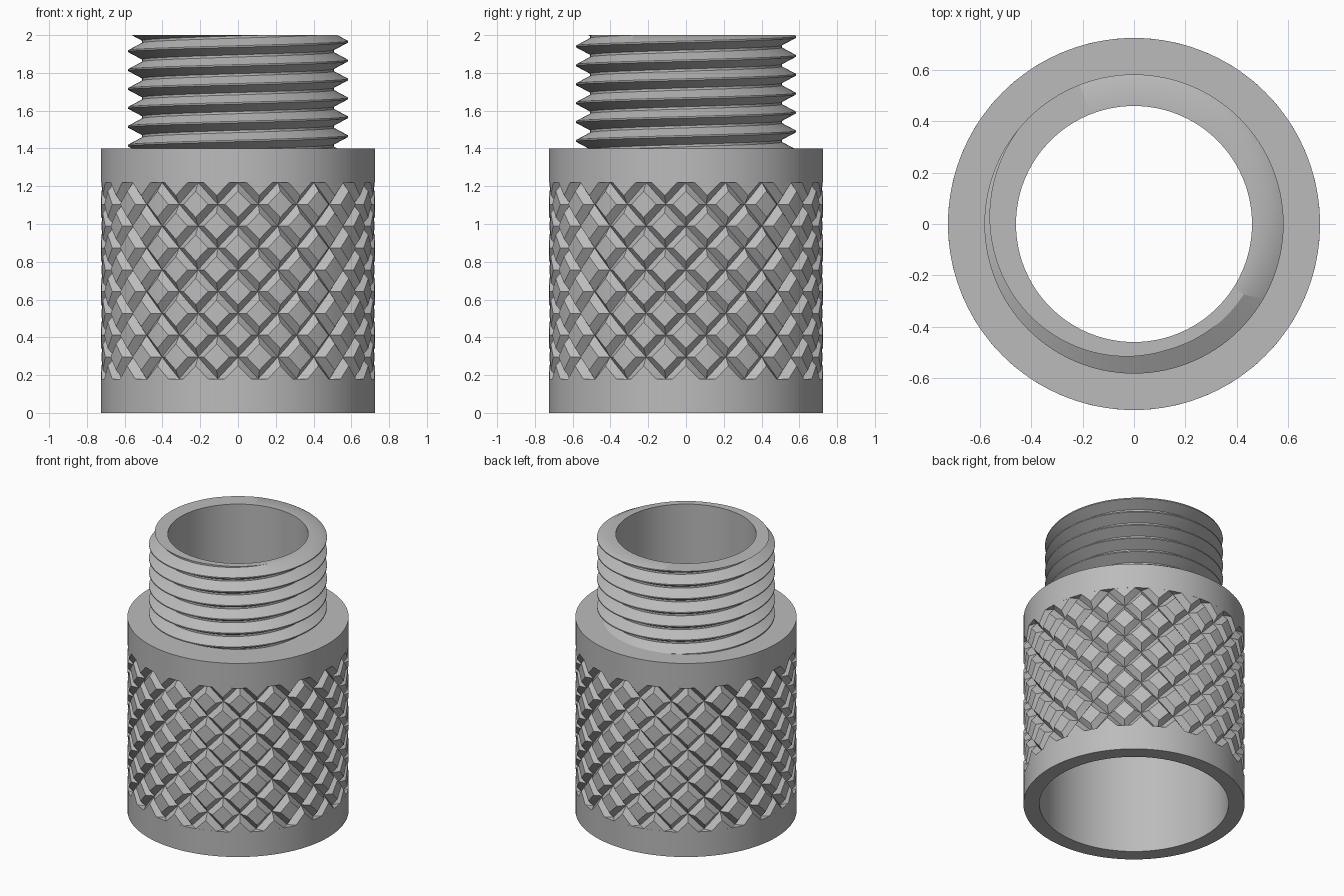
import bpy, bmesh, math
from math import cos, sin, pi, tau

cube = bpy.data.objects.get("Cube")
if cube:
    bpy.data.objects.remove(cube)

BODY_R, SOCKET_R, BORE_R = 0.725, 0.62, 0.46
BODY_TOP, SOCKET_TOP, TOP = 1.4, 1.2, 2.0
KNURL_LOW, KNURL_HIGH, DEPTH = 0.18, 1.22, 0.04
STARTS, ROWS, GROOVE = 20, 4.5, 0.2
CREST_R, ROOT_R, PITCH, CREST_Z = 0.583, 0.508, 0.1, 1.965
SEGMENTS = 120

metal = bpy.data.materials.new("grey metal")
metal.use_nodes = True
grey = (0.5, 0.5, 0.5, 1)
metal.diffuse_color = grey
metal.node_tree.nodes["Principled BSDF"].inputs["Base Color"].default_value = grey


def finish(name, bm, angle):
    mesh = bpy.data.meshes.new(name)
    bm.to_mesh(mesh)
    bm.free()
    obj = bpy.data.objects.new(name, mesh)
    bpy.context.collection.objects.link(obj)
    mesh.materials.append(metal)
    bpy.ops.object.select_all(action="DESELECT")
    obj.select_set(True)
    bpy.context.view_layer.objects.active = obj
    bpy.ops.object.shade_smooth_by_angle(angle=math.radians(angle))
    return obj


def cut(bm, co, normal, **clear):
    geom = bm.verts[:] + bm.edges[:] + bm.faces[:]
    bmesh.ops.bisect_plane(bm, geom=geom, plane_co=co, plane_no=normal, **clear)


# Body: lathed sleeve with a recess behind the knurling and a wide socket below
floor_r = BODY_R - DEPTH - 0.012
profile = [(SOCKET_R, 0), (BODY_R, 0), (BODY_R, KNURL_LOW), (floor_r, KNURL_LOW),
           (floor_r, KNURL_HIGH), (BODY_R, KNURL_HIGH), (BODY_R, BODY_TOP),
           (BORE_R, BODY_TOP), (BORE_R, SOCKET_TOP), (SOCKET_R, SOCKET_TOP)]
# The shoulder ends at the bore, where the threaded neck continues it
bm = bmesh.new()
rings = [[bm.verts.new((r * cos(tau * i / SEGMENTS), r * sin(tau * i / SEGMENTS), z))
          for i in range(SEGMENTS)] for r, z in profile]
for a, b in zip(rings, rings[1:] + rings[:1]):
    for i in range(SEGMENTS):
        j = (i + 1) % SEGMENTS
        bm.faces.new((a[i], a[j], b[j], b[i]))
bmesh.ops.recalc_face_normals(bm, faces=bm.faces)
finish("body_sleeve", bm, 30)

# Knurling: flat lattice of bevelled diamonds, trimmed and then wrapped round
half_w = pi / STARTS
half_h = (KNURL_HIGH - KNURL_LOW) / ROWS / 2
bm = bmesh.new()
for row in range(-1, int(ROWS * 2) + 2):
    for col in range(STARTS):
        # Lattice points fall on the front line at the upper limit
        cx = 2 * half_w * (col + 0.5 * ((row + 1) % 2))
        cz = KNURL_HIGH - row * half_h
        loops = []
        for size, y in ((1, BODY_R - DEPTH), (1 - 2 * GROOVE, BODY_R)):
            loops.append([bm.verts.new((cx + dx * half_w * size, y, cz + dz * half_h * size))
                          for dx, dz in ((1, 0), (0, 1), (-1, 0), (0, -1))])
        outer, inner = loops
        bm.faces.new(inner)
        for i in range(4):
            j = (i + 1) % 4
            bm.faces.new((outer[i], outer[j], inner[j], inner[i]))
cut(bm, (0, 0, KNURL_LOW), (0, 0, 1), clear_inner=True)
cut(bm, (0, 0, KNURL_HIGH), (0, 0, 1), clear_outer=True)
for i in range(-2, STARTS * 4 + 3):
    cut(bm, (i * half_w / 2, 0, 0), (1, 0, 0))
for v in bm.verts:
    a, r = v.co.x - pi / 2, v.co.y
    v.co.x, v.co.y = r * cos(a), r * sin(a)
bmesh.ops.remove_doubles(bm, verts=bm.verts, dist=0.0002)
bmesh.ops.recalc_face_normals(bm, faces=bm.faces)
finish("knurled_grip", bm, 15)

# Threaded neck: one right-handed helix, each turn joined to the next
section = [(CREST_R, -0.004), (CREST_R, 0.004), (ROOT_R, 0.044), (ROOT_R, 0.056)]
points = [(r, CREST_Z + k * PITCH + z) for k in range(-8, 3) for r, z in section]
bm = bmesh.new()
columns = []
for i in range(SEGMENTS):
    a = tau * i / SEGMENTS
    columns.append([bm.verts.new((r * cos(a), r * sin(a), z + PITCH * i / SEGMENTS))
                    for r, z in points])
turn = len(section)
for i in range(SEGMENTS):
    a = columns[i]
    b = columns[i + 1] if i + 1 < SEGMENTS else columns[0][turn:]
    for k in range(len(b) - 1):
        bm.faces.new((a[k], b[k], b[k + 1], a[k + 1]))
cut(bm, (0, 0, TOP), (0, 0, 1), clear_outer=True)
cut(bm, (0, 0, BODY_TOP - 0.01), (0, 0, 1), clear_inner=True)

# Rim and bore grow inward from the trimmed top edge
rim = [e for e in bm.edges if e.is_boundary and all(v.co.z > TOP - 0.001 for v in e.verts)]
for z in (TOP, BODY_TOP):
    grown = bmesh.ops.extrude_edge_only(bm, edges=rim)["geom"]
    verts = [g for g in grown if isinstance(g, bmesh.types.BMVert)]
    rim = [g for g in grown if isinstance(g, bmesh.types.BMEdge)
           and all(v in verts for v in g.verts)]
    for v in verts:
        scale = BORE_R / math.hypot(v.co.x, v.co.y)
        v.co.x, v.co.y, v.co.z = v.co.x * scale, v.co.y * scale, z
bmesh.ops.recalc_face_normals(bm, faces=bm.faces)
finish("threaded_neck", bm, 30)
